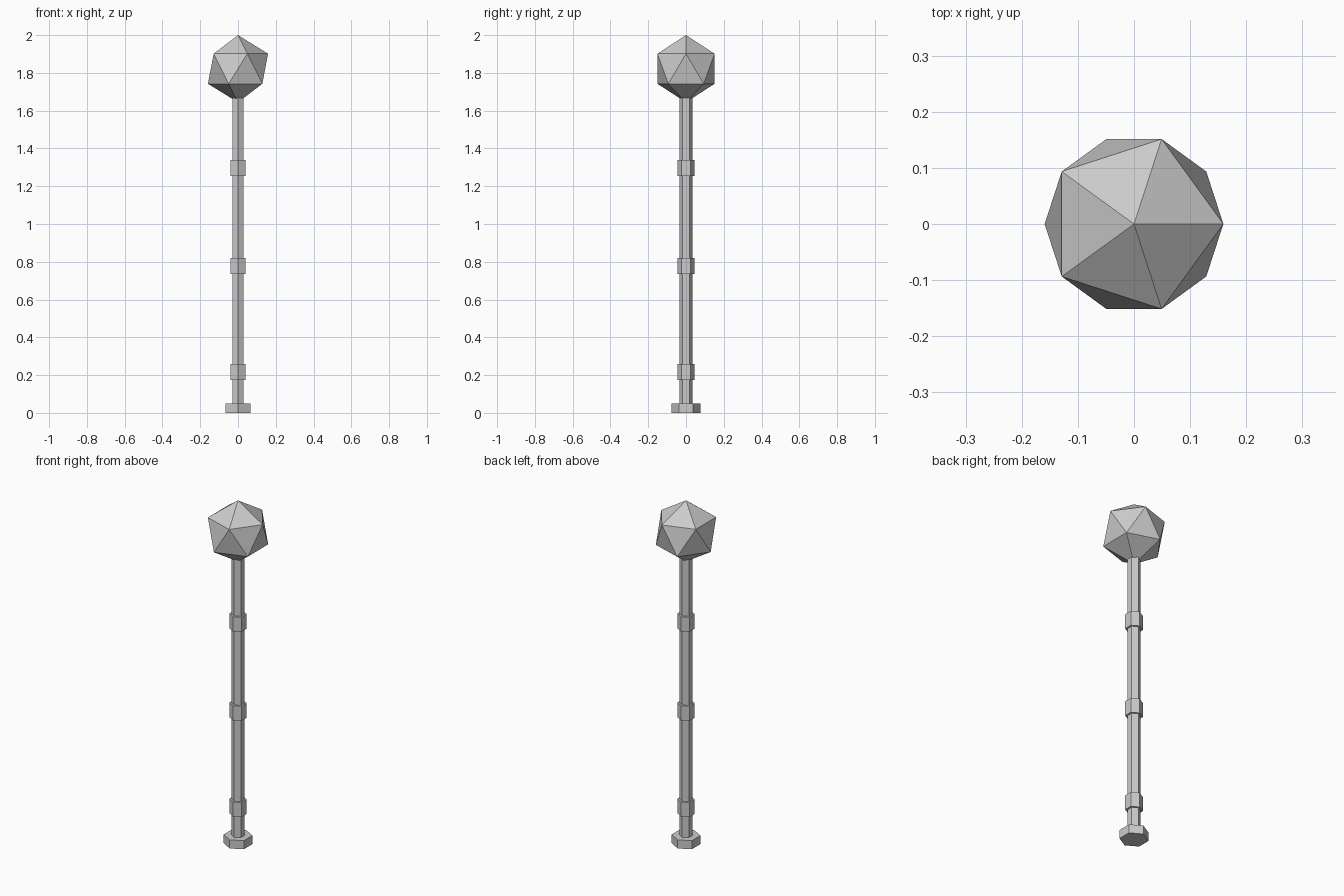
import bpy

if "Cube" in bpy.data.objects:
    bpy.data.objects.remove(bpy.data.objects["Cube"])

SHAFT_R = 0.035
COLLAR_R = 0.046
COLLAR_H = 0.085
HEAD_R = 0.178


def hex_prism(name, radius, z0, z1):
    """Six-sided upright prism between two heights, corners on the y axis."""
    bpy.ops.mesh.primitive_cylinder_add(
        vertices=6, radius=radius, depth=z1 - z0, location=(0, 0, (z0 + z1) / 2))
    obj = bpy.context.object
    obj.name = name
    return obj


# foot plate and long shaft
hex_prism("foot", 0.076, 0.0, 0.05)
hex_prism("shaft", SHAFT_R, 0.02, 1.70)

# grip collars along the shaft
for i, z in enumerate((0.217, 0.778, 1.297), start=1):
    hex_prism(f"collar_{i}", COLLAR_R, z - COLLAR_H / 2, z + COLLAR_H / 2)

# faceted twenty-sided head
bpy.ops.mesh.primitive_ico_sphere_add(
    subdivisions=1, radius=HEAD_R, location=(0, 0, 2.0 - HEAD_R))
bpy.context.object.name = "head"
